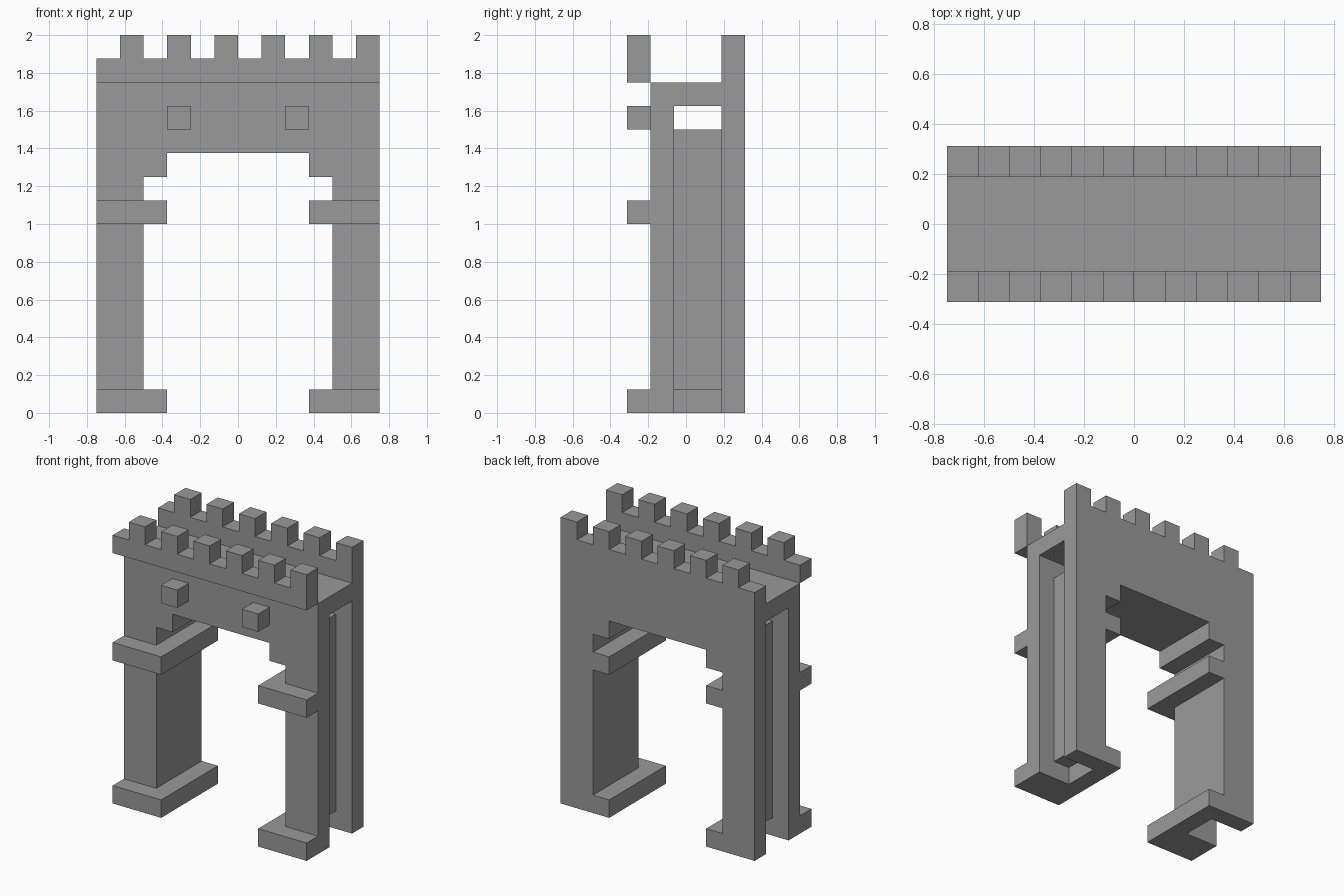
import bpy
import bmesh

if "Cube" in bpy.data.objects:
    bpy.data.objects.remove(bpy.data.objects["Cube"], do_unlink=True)

U = 0.125  # one building block

# Single stone colour
stone = bpy.data.materials.new("grey_stone")
stone.use_nodes = True
colour = (0.32, 0.32, 0.32, 1.0)
stone.diffuse_color = colour
stone.node_tree.nodes["Principled BSDF"].inputs["Base Color"].default_value = colour


def prism(name, outline, y0, y1):
    """Extrude an (x, z) outline, given in blocks, from y0 to y1."""
    bm = bmesh.new()
    face = bm.faces.new([bm.verts.new((x * U, y0 * U, z * U)) for x, z in outline])
    extruded = bmesh.ops.extrude_face_region(bm, geom=[face])["geom"]
    moved = [v for v in extruded if isinstance(v, bmesh.types.BMVert)]
    bmesh.ops.translate(bm, verts=moved, vec=(0, (y1 - y0) * U, 0))
    bmesh.ops.recalc_face_normals(bm, faces=bm.faces)
    mesh = bpy.data.meshes.new(name)
    bm.to_mesh(mesh)
    bm.free()
    mesh.materials.append(stone)
    obj = bpy.data.objects.new(name, mesh)
    bpy.context.collection.objects.link(obj)
    return obj


def rect(x0, x1, z0, z1):
    return [(x0, z0), (x1, z0), (x1, z1), (x0, z1)]


def flip(points):
    return [(-x, z) for x, z in reversed(points)]


# Stepped gateway opening: base, capital and corner bracket on each side
half_opening = [(3, 0), (3, 1), (4, 1), (4, 8), (3, 8),
                (3, 9), (4, 9), (4, 10), (3, 10), (3, 11)]
opening = half_opening + flip(half_opening)

# Battlement edge from left to right, ending in a tooth at the right corner
battlement = [(-6, 15)]
for x in range(-5, 6, 2):
    battlement += [(x, 15), (x, 16), (x + 1, 16), (x + 1, 15)]
battlement.pop()

# Front and back walls
prism("front_wall", opening + [(-6, 0), (-6, 13), (6, 13), (6, 0)], -1.5, -0.5)
prism("back_wall", opening + [(-6, 0)] + battlement + [(6, 0)], 1.5, 2.5)

# Passage lining between the walls, set back from the outer sides
lining_side = [(4, 0), (4, 1), (5, 1), (5, 12)]
prism("passage_lining", opening + flip(lining_side)[::-1] + lining_side[::-1], -0.5, 1.5)

# Walkway and overhanging front parapet
prism("walkway", rect(-6, 6, 13, 14), -1.5, 1.5)
prism("front_parapet", battlement + [(6, 14), (-6, 14)], -2.5, -1.5)

# Projecting bases, capitals and studs on the front
for side, s in (("left", 1), ("right", -1)):
    for part, x0, x1, z in (("base", 3, 6, 0), ("capital", 3, 6, 8), ("stud", 2, 3, 12)):
        prism(f"{side}_{part}", rect(s * x0, s * x1, z, z + 1), -2.5, -1.5)
